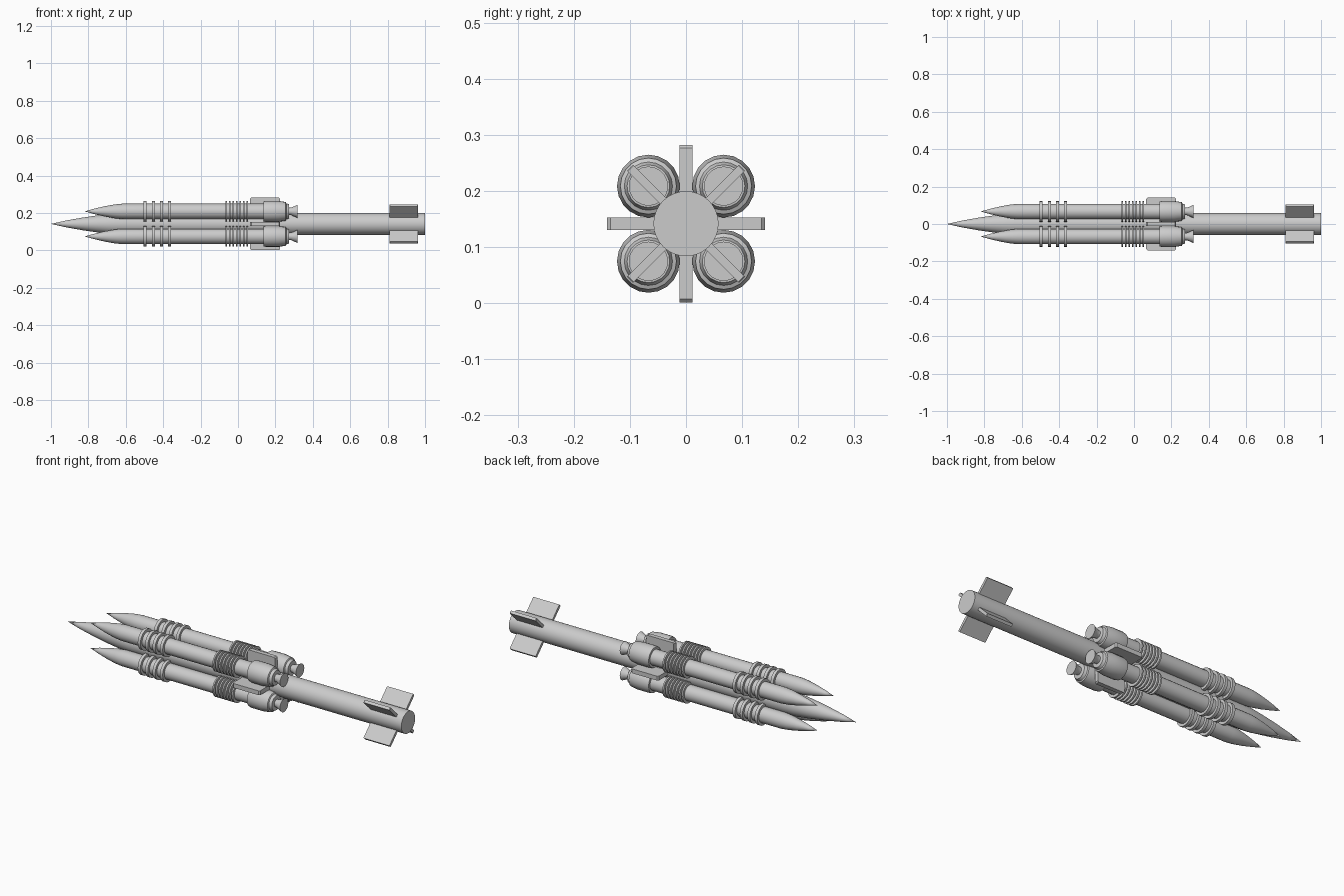
import bpy, bmesh, math
from mathutils import Matrix

if "Cube" in bpy.data.objects:
    bpy.data.objects.remove(bpy.data.objects["Cube"])

CZ = 0.1415      # height of the main axis
OFF = 0.067      # booster offset from the axis in y and z


def lathe(name, profile, sides, y=0.0, z=CZ):
    """Revolve (x, radius) points around the x direction."""
    bm = bmesh.new()
    rings = []
    for x, r in profile:
        if r == 0:
            rings.append([bm.verts.new((x, 0, 0))])
        else:
            rings.append([bm.verts.new((x, r * math.cos(2 * math.pi * i / sides),
                                        r * math.sin(2 * math.pi * i / sides)))
                          for i in range(sides)])
    for a, b in zip(rings, rings[1:]):
        for i in range(sides):
            j = (i + 1) % sides
            if len(a) == 1:
                bm.faces.new((a[0], b[i], b[j]))
            else:
                bm.faces.new((a[i], b[i], b[j], a[j]))
    for end in (rings[0], rings[-1]):
        if len(end) > 1:
            bm.faces.new(end)
    bmesh.ops.recalc_face_normals(bm, faces=bm.faces[:])
    return finish(name, bm, (0, y, z), True)


def finish(name, bm, loc, smooth=False):
    me = bpy.data.meshes.new(name)
    bm.to_mesh(me)
    bm.free()
    ob = bpy.data.objects.new(name, me)
    bpy.context.collection.objects.link(ob)
    ob.location = loc
    if smooth:
        bpy.ops.object.select_all(action='DESELECT')
        ob.select_set(True)
        bpy.context.view_layer.objects.active = ob
        bpy.ops.object.shade_smooth_by_angle(angle=math.radians(30))
    return ob


def fin(name, x0, x1, reach, thick, angle, chamfer):
    """Flat plate from the axis outward, with clipped outer corners."""
    c = chamfer
    outline = [(x0, 0.03), (x1, 0.03), (x1, reach - c), (x1 - c, reach),
               (x0 + c, reach), (x0, reach - c)]
    bm = bmesh.new()
    face = bm.faces.new([bm.verts.new((x, -thick / 2, z)) for x, z in outline])
    ext = bmesh.ops.extrude_face_region(bm, geom=[face])
    bmesh.ops.translate(bm, vec=(0, thick, 0),
                        verts=[v for v in ext['geom'] if isinstance(v, bmesh.types.BMVert)])
    bmesh.ops.recalc_face_normals(bm, faces=bm.faces[:])
    bm.transform(Matrix.Rotation(angle, 4, 'X'))
    return finish(name, bm, (0, 0, CZ))


# Main body with pointed nose
lathe("main_body", [(-1, 0), (-0.92, 0.018), (-0.83, 0.034), (-0.74, 0.047),
                    (-0.67, 0.055), (-0.61, 0.058), (1, 0.058)], 32)

# Booster profile: nose, front bands, rear bands, engine housing, nozzle
R, RB = 0.041, 0.055
profile = [(-0.82, 0), (-0.77, 0.014), (-0.715, 0.027), (-0.66, 0.037), (-0.62, R)]
bands = [(-0.504 + 0.0435 * i, 0.016) for i in range(4)]
bands += [(-0.066 + 0.0187 * i, 0.008) for i in range(7)]
for x, w in bands:
    profile += [(x, R), (x, RB), (x + w, RB), (x + w, R)]
profile += [(0.136, R), (0.136, 0.053), (0.15, 0.056), (0.215, 0.056), (0.255, 0.050),
            (0.258, 0.043), (0.272, 0.038), (0.274, 0.02), (0.284, 0.02), (0.318, 0.035)]

for side, sy in (("right", 1), ("left", -1)):
    for level, sz in (("upper", 1), ("lower", -1)):
        lathe(f"booster_{level}_{side}", profile, 20, sy * OFF, CZ + sz * OFF)

# Middle fins in a cross, tail fins on the diagonals
for i in range(4):
    a = i * math.pi / 2
    fin(f"middle_fin_{i + 1}", 0.065, 0.225, 0.1405, 0.023, a, 0.006)
    fin(f"tail_fin_{i + 1}", 0.81, 0.963, 0.141, 0.015, a + math.pi / 4, 0.002)
